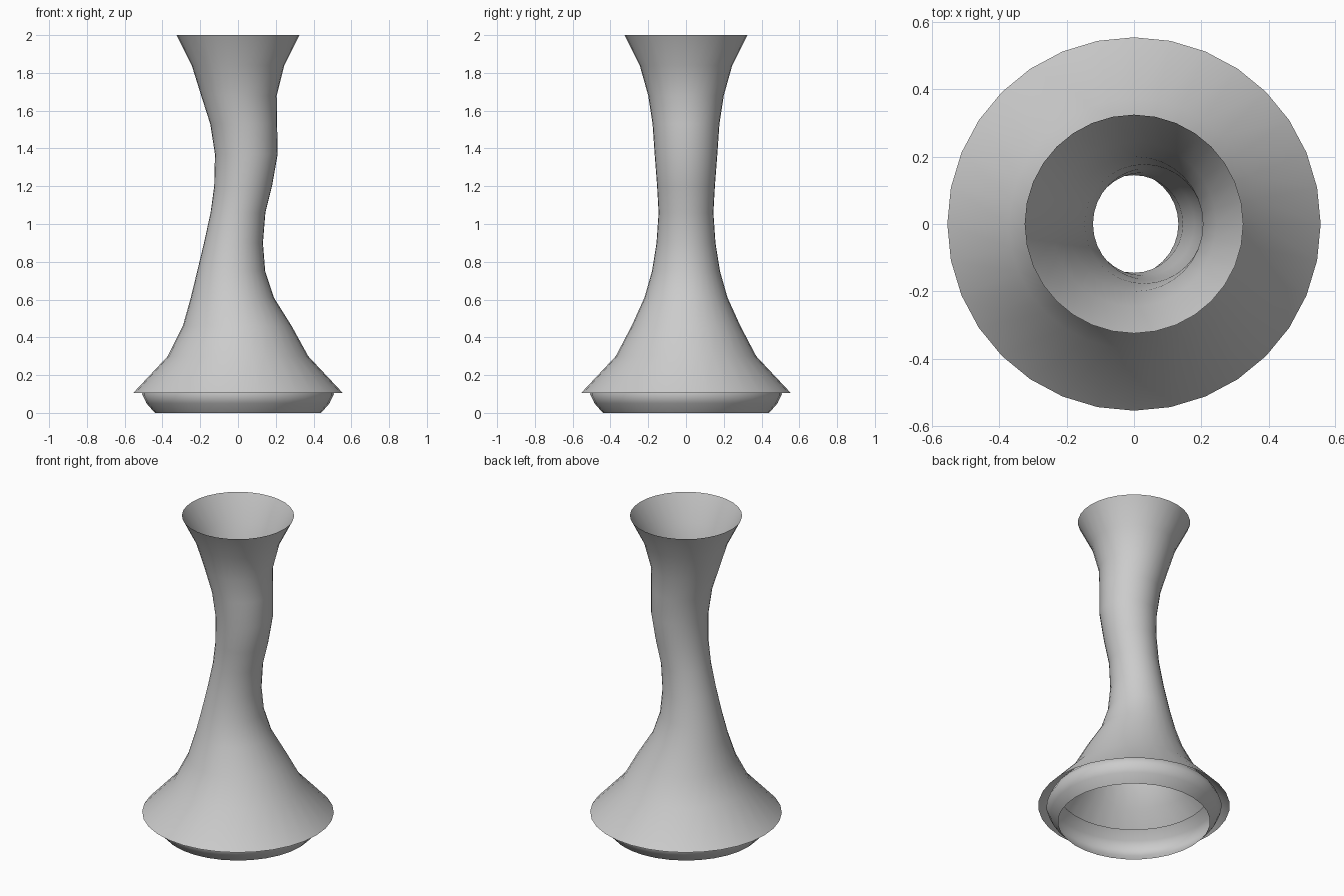
import bpy, bmesh
from math import cos, sin, tau

if "Cube" in bpy.data.objects:
    bpy.data.objects.remove(bpy.data.objects["Cube"])

SIDES = 32


def ring_surface(name, rings):
    """Open skin through circular rings given as (z, radius, x offset)."""
    bm = bmesh.new()
    loops = []
    for z, r, dx in rings:
        loops.append([bm.verts.new((dx + r * cos(tau * i / SIDES), r * sin(tau * i / SIDES), z))
                      for i in range(SIDES)])
    for low, high in zip(loops, loops[1:]):
        for i in range(SIDES):
            j = (i + 1) % SIDES
            bm.faces.new((low[i], low[j], high[j], high[i])).smooth = True
    mesh = bpy.data.meshes.new(name)
    bm.to_mesh(mesh)
    bm.free()
    obj = bpy.data.objects.new(name, mesh)
    bpy.context.collection.objects.link(obj)
    return obj


# Flared body with a gently swaying neck
ring_surface("vase_body", [
    (0.105, 0.555, 0), (0.30, 0.372, 0), (0.46, 0.288, -0.004),
    (0.61, 0.22, -0.03), (0.75, 0.18, -0.036), (0.90, 0.156, -0.024),
    (1.06, 0.145, 0), (1.20, 0.153, 0.027), (1.37, 0.166, 0.044),
    (1.53, 0.177, 0.03), (1.68, 0.20, 0.005), (1.84, 0.245, 0), (2.0, 0.325, 0),
])

# Bulging foot band, its upper half hidden under the flare
ring_surface("foot_band", [
    (0, 0.44, 0), (0.05, 0.484, 0), (0.10, 0.508, 0), (0.15, 0.484, 0), (0.20, 0.44, 0),
])
